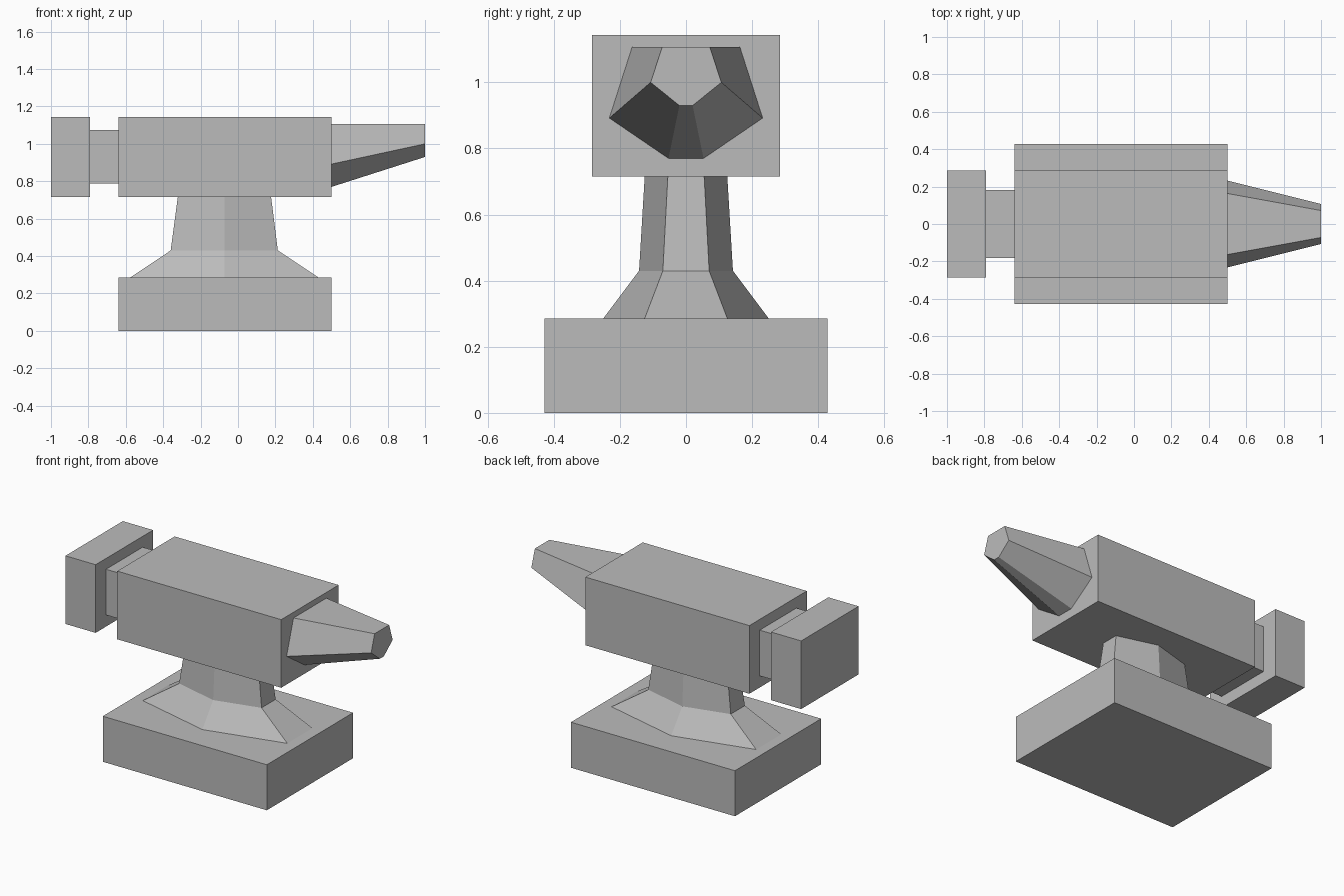
import bpy
import bmesh

if "Cube" in bpy.data.objects:
    bpy.data.objects.remove(bpy.data.objects["Cube"], do_unlink=True)

GREY = (0.5, 0.5, 0.5, 1.0)
iron = bpy.data.materials.new("grey iron")
iron.use_nodes = True
iron.diffuse_color = GREY
iron.node_tree.nodes["Principled BSDF"].inputs["Base Color"].default_value = GREY


def loft(name, rings):
    """Skin a stack of matching rings and cap both ends."""
    bm = bmesh.new()
    loops = [[bm.verts.new(p) for p in ring] for ring in rings]
    for a, b in zip(loops, loops[1:]):
        for i in range(len(a)):
            j = (i + 1) % len(a)
            bm.faces.new((a[i], a[j], b[j], b[i]))
    bm.faces.new(loops[0])
    bm.faces.new(loops[-1])
    bmesh.ops.recalc_face_normals(bm, faces=bm.faces)
    mesh = bpy.data.meshes.new(name)
    bm.to_mesh(mesh)
    bm.free()
    mesh.materials.append(iron)
    obj = bpy.data.objects.new(name, mesh)
    bpy.context.collection.objects.link(obj)
    return obj


def block(name, x0, x1, half_y, z0, z1):
    corners = [(x0, -half_y), (x1, -half_y), (x1, half_y), (x0, half_y)]
    return loft(name, [[(x, y, z) for x, y in corners] for z in (z0, z1)])


def waist_ring(z, x0, x1, end_y, mid_y):
    mid = (x0 + x1) / 2
    near = [(x0, -end_y, z), (mid, -mid_y, z), (x1, -end_y, z)]
    return near + [(x, -y, z) for x, y, z in reversed(near)]


def horn_ring(x, half_profile):
    side = [(x, y, z) for y, z in half_profile]
    return side + [(x, -y, z) for x, y, z in reversed(side)]


# Rectangular blocks: foot, body, step and heel
block("base", -0.64, 0.5, 0.428, 0, 0.286)
block("body", -0.64, 0.5, 0.285, 0.715, 1.143)
block("step", -0.79, -0.64, 0.182, 0.788, 1.075)
block("heel", -1, -0.79, 0.285, 0.715, 1.143)

# Six-sided waist flaring out to the base
loft("waist", [
    waist_ring(0.286, -0.575, 0.43, 0.125, 0.25),
    waist_ring(0.43, -0.36, 0.213, 0.07, 0.142),
    waist_ring(0.715, -0.322, 0.177, 0.055, 0.125),
])

# Flat-topped tapering horn
loft("horn", [
    horn_ring(0.5, [(0.163, 1.107), (0.232, 0.892), (0.053, 0.77)]),
    horn_ring(1.0, [(0.072, 1.107), (0.107, 1.0), (0.02, 0.93)]),
])
